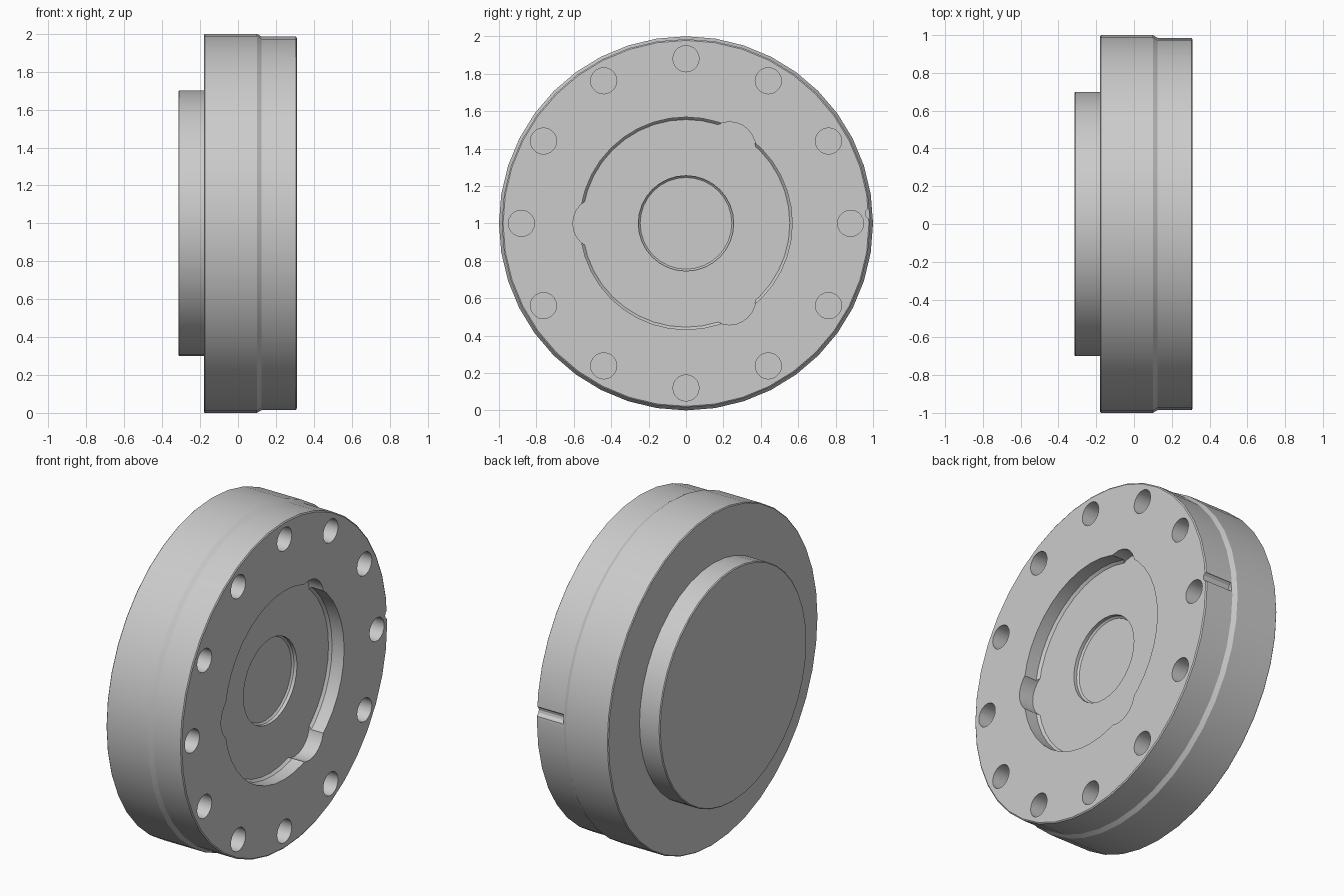
import bpy, bmesh
from math import sin, cos, pi, radians

if "Cube" in bpy.data.objects:
    bpy.data.objects.remove(bpy.data.objects["Cube"])

# One plain grey metal
metal = bpy.data.materials.new("grey metal")
metal.use_nodes = True
grey = (0.6, 0.6, 0.6, 1)
metal.diffuse_color = grey
metal.node_tree.nodes["Principled BSDF"].inputs["Base Color"].default_value = grey


def lathe(name, profile, sides, y=0.0, z=1.0):
    """Closed solid turned about the x axis from (x, radius) points."""
    bm = bmesh.new()
    rings = []
    for x, r in profile:
        rings.append([bm.verts.new((x, y + r * sin(2 * pi * i / sides),
                                    z + r * cos(2 * pi * i / sides)))
                      for i in range(sides)])
    for a, b in zip(rings, rings[1:]):
        for i in range(sides):
            j = (i + 1) % sides
            bm.faces.new((a[i], a[j], b[j], b[i]))
    bm.faces.new(rings[0])
    bm.faces.new(rings[-1])
    bmesh.ops.recalc_face_normals(bm, faces=bm.faces)
    mesh = bpy.data.meshes.new(name)
    bm.to_mesh(mesh)
    bm.free()
    mesh.materials.append(metal)
    obj = bpy.data.objects.new(name, mesh)
    bpy.context.collection.objects.link(obj)
    return obj


def cut(target, name, profile, sides, radius=0.0, angle=0.0):
    """Cut a turned shape placed at a polar position on the face."""
    a = radians(angle)
    cutter = lathe(name, profile, sides, radius * cos(a), 1 + radius * sin(a))
    cutter.hide_render = True
    mod = target.modifiers.new(name, "BOOLEAN")
    mod.operation = "DIFFERENCE"
    mod.solver = "EXACT"
    mod.object = cutter
    bpy.context.view_layer.objects.active = target
    bpy.ops.object.modifier_apply(modifier=name)
    bpy.data.objects.remove(cutter)


# Flange: rear boss, wide rim and slightly narrower front rim
body = lathe("flange_body", [
    (-0.315, 0.695), (-0.31, 0.70), (-0.18, 0.70), (-0.18, 0.995),
    (-0.175, 1.0), (0.10, 1.0), (0.125, 0.985), (0.305, 0.985),
    (0.31, 0.978)], 40)

FACE, FLOOR, OUT = 0.31, 0.215, 0.4

# Round recess with a sloped foot, and three lobes
cut(body, "recess", [(FLOOR, 0.555), (FLOOR + 0.015, 0.568), (OUT, 0.568)], 40)
for angle in (60, 180, 300):
    cut(body, "lobe", [(FLOOR, 0.14), (OUT, 0.14)], 24, 0.465, angle)

# Shallow centre pocket
cut(body, "centre_pocket", [(FLOOR - 0.03, 0.245), (FLOOR - 0.02, 0.255), (OUT, 0.255)], 32)

# Ring of bolt holes
for i in range(12):
    cut(body, "bolt_hole", [(FACE - 0.2, 0.07), (OUT, 0.07)], 20, 0.88, 30 * i)

# Small alignment notch in the front rim
cut(body, "rim_notch", [(0.13, 0.03), (OUT, 0.03)], 12, 0.99, 3)

# Smooth walls, crisp edges
bpy.ops.object.select_all(action="DESELECT")
body.select_set(True)
bpy.context.view_layer.objects.active = body
bpy.ops.object.shade_smooth_by_angle(angle=radians(25))
